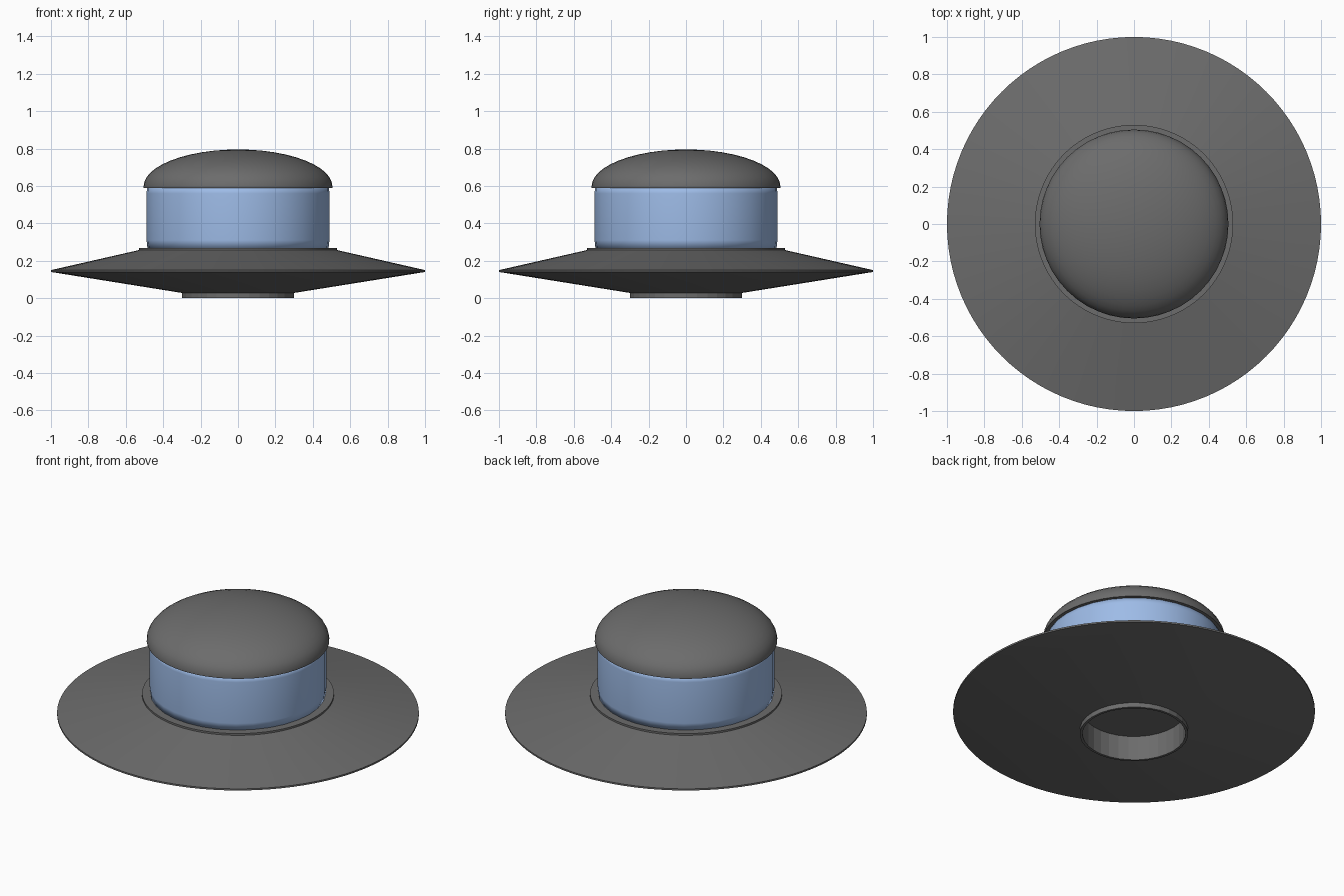
import bpy
import bmesh
from math import pi, sin, cos, radians

cube = bpy.data.objects.get("Cube")
if cube:
    bpy.data.objects.remove(cube, do_unlink=True)


def material(name, rgb):
    mat = bpy.data.materials.new(name)
    mat.use_nodes = True
    mat.diffuse_color = (*rgb, 1)
    mat.node_tree.nodes["Principled BSDF"].inputs["Base Color"].default_value = (*rgb, 1)
    return mat


def lathe(name, profile, sides, mat, angle, closed=False):
    """Turn a (radius, height) profile around the z axis."""
    bm = bmesh.new()
    verts = [bm.verts.new((r, 0, z)) for r, z in profile]
    pairs = list(zip(verts, verts[1:]))
    if closed:
        pairs.append((verts[-1], verts[0]))
    edges = [bm.edges.new(p) for p in pairs]
    bmesh.ops.spin(bm, geom=verts + edges, cent=(0, 0, 0), axis=(0, 0, 1),
                   angle=2 * pi, steps=sides)
    bmesh.ops.remove_doubles(bm, verts=bm.verts, dist=0.0005)
    bmesh.ops.dissolve_degenerate(bm, edges=bm.edges, dist=0.0001)
    bmesh.ops.recalc_face_normals(bm, faces=bm.faces)
    mesh = bpy.data.meshes.new(name)
    bm.to_mesh(mesh)
    bm.free()
    mesh.materials.append(mat)
    obj = bpy.data.objects.new(name, mesh)
    bpy.context.collection.objects.link(obj)
    if angle:
        bpy.ops.object.select_all(action='DESELECT')
        obj.select_set(True)
        bpy.context.view_layer.objects.active = obj
        bpy.ops.object.shade_smooth_by_angle(angle=radians(angle))
    return obj


grey = material("dark grey metal", (0.15, 0.15, 0.15))
blue = material("pale blue glass", (0.34, 0.50, 0.80))

# Wide saucer brim with a raised collar and a deep round recess underneath
lathe("saucer_brim", [
    (0, 0.15), (0.29, 0.15), (0.29, 0.028), (0.30, 0.028),
    (1.0, 0.14), (1.0, 0.15), (0.53, 0.257), (0.53, 0.268), (0, 0.268),
], 96, grey, 30)

# Short faceted foot lining the recess
lathe("foot_ring", [
    (0.285, 0), (0.30, 0), (0.30, 0.034), (0.292, 0.149), (0.285, 0.149),
], 32, grey, 0, closed=True)

# Glass drum with softly rounded ends
lathe("glass_drum", [
    (0, 0.266), (0.484, 0.266), (0.489, 0.31),
    (0.489, 0.56), (0.486, 0.594), (0, 0.594),
], 32, blue, 180)

# Domed roof overhanging the glass
steps = 12
dome = [(0.505 * cos(a), 0.597 + 0.198 * sin(a))
        for a in (pi / 2 * i / steps for i in range(steps))]
lathe("dome_roof", [(0, 0.59), (0.505, 0.59)] + dome + [(0, 0.795)], 48, grey, 40)
